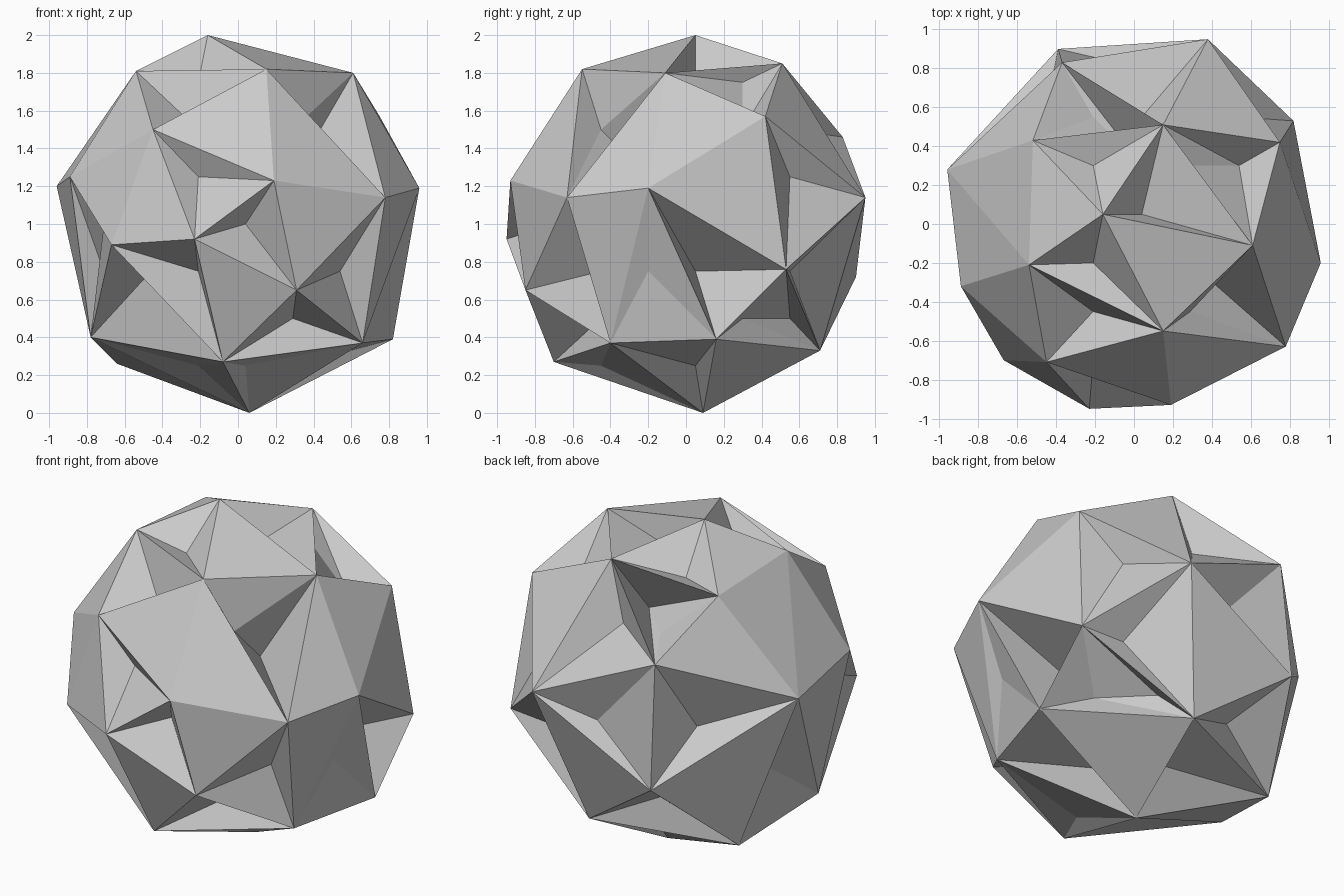
import bpy, bmesh
from mathutils import Vector

if "Cube" in bpy.data.objects:
    bpy.data.objects.remove(bpy.data.objects["Cube"])

CENTRE = Vector((0, 0, 1))

# outer points: sharp peaks lying on a sphere of radius about 1
peaks = [
    (-.16, .05, 2.0), (.15, -.55, 1.82), (.61, -.11, 1.8), (-.54, -.21, 1.81),
    (.15, .51, 1.85), (-.52, .43, 1.77), (.75, .42, 1.57), (-.37, .83, 1.46),
    (.38, .95, 1.14), (.82, .53, .76), (-.39, .9, .72), (-.96, .28, 1.2),
    (.96, -.2, 1.19), (-.89, -.32, 1.25), (.78, -.63, 1.14), (-.45, -.71, 1.5),
    (-.67, -.70, .89), (.19, -.93, 1.23), (-.23, -.95, .92), (.31, -.85, .65),
    (-.78, -.17, .4), (-.08, -.70, .27), (.66, -.4, .37), (.82, .16, .39),
    (.06, .09, 0), (-.64, .4, .26), (.16, .71, .33),
]

# dents between the peaks: they sit on a regular quarter-unit lattice
dents = [
    (-1, -3, 1), (1, -2, 2), (1, -1, 1), (0, -3, 0), (-1, -1, 3), (-1, -2, 2),
    (-3, -2, 0), (2, -2, -1), (-2, -2, -1), (-1, -3, -1),
    (3, -1, -1), (2, 0, -1), (2, 1, -2), (1, 2, -2), (0, 3, 0), (2, 2, 1),
    (2, 2, -1), (1, -2, -2), (1, 0, -3), (0, -2, -3),
    (0, 0, 3), (2, 1, 2), (1, 1, 3), (-1, 1, 3), (0, 1, 2), (-1, 2, 2), (0, 2, 2),
    (-2, 2, 0), (-3, 1, -1), (-3, -1, -1), (-1, 2, -2), (-1, -1, -3), (0, 1, -3),
]

# outer shell: convex hull through the peaks
bm = bmesh.new()
for p in peaks:
    bm.verts.new(p)
bmesh.ops.convex_hull(bm, input=bm.verts[:])
bmesh.ops.triangulate(bm, faces=bm.faces[:])


def holds(face, d):
    """True when a ray from the centre towards d leaves through this face."""
    a, b, c = (v.co - CENTRE for v in face.verts)
    s = [d.dot(a.cross(b)), d.dot(b.cross(c)), d.dot(c.cross(a))]
    flip = 1 if a.dot(b.cross(c)) > 0 else -1
    return all(x * flip > 0 for x in s)


# press each dent into the triangle above it
for d in dents:
    p = Vector((.04, .05, 1)) + Vector(d) * .25
    for f in bm.faces:
        if holds(f, p - CENTRE):
            n = f.normal if f.normal.length else f.calc_center_median() - CENTRE
            hit = n.dot(f.verts[0].co - CENTRE) / n.dot(p - CENTRE)
            if hit > 1:
                v = bmesh.ops.poke(bm, faces=[f])['verts'][0]
                v.co = p
                bm.normal_update()
            break

bmesh.ops.delete(bm, geom=[v for v in bm.verts if not v.link_faces], context='VERTS')
bmesh.ops.recalc_face_normals(bm, faces=bm.faces[:])

mesh = bpy.data.meshes.new("faceted_ball")
bm.to_mesh(mesh)
bm.free()
ball = bpy.data.objects.new("faceted_ball", mesh)
bpy.context.collection.objects.link(ball)
